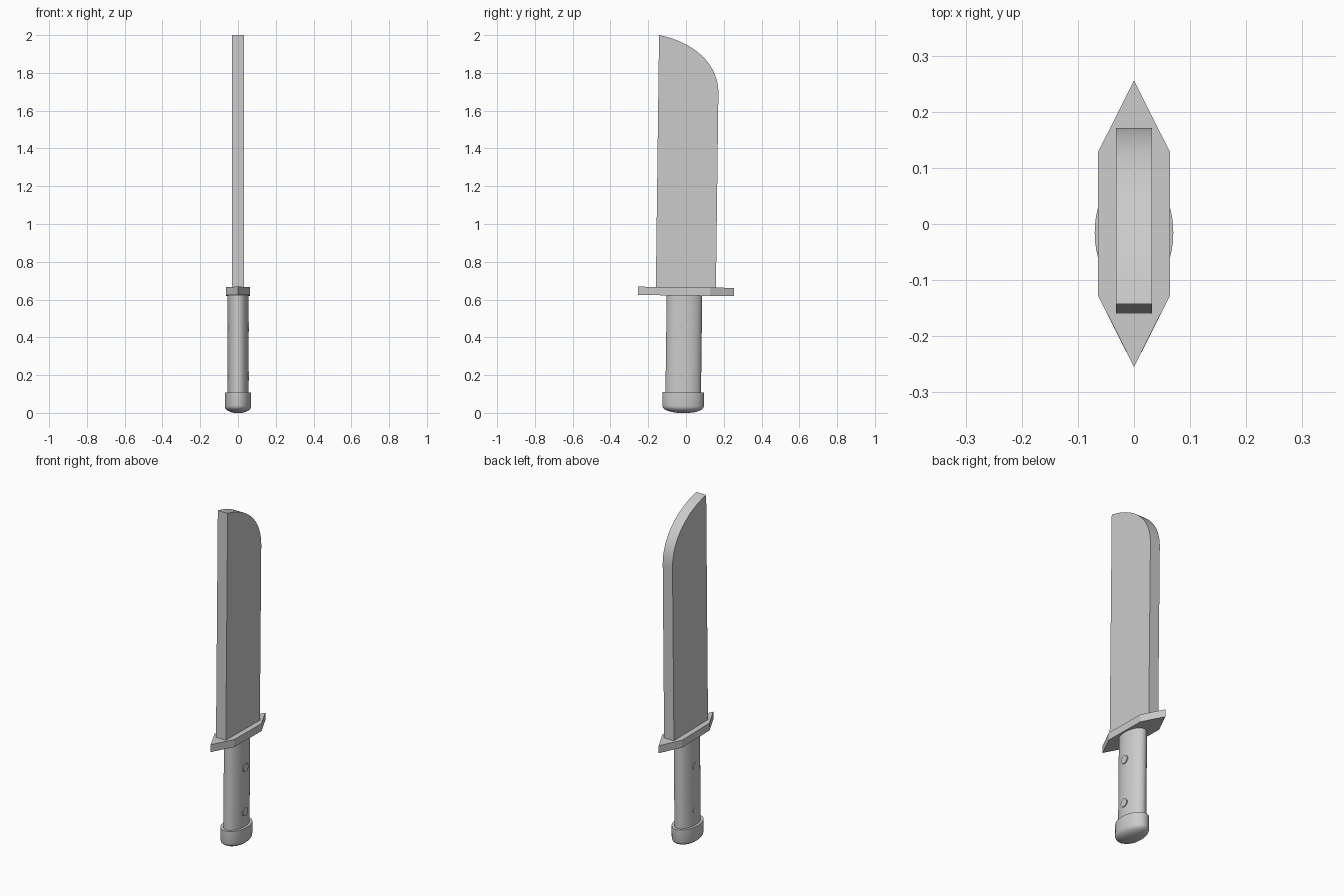
import bpy, bmesh, math
from mathutils import Matrix, Vector
from mathutils.geometry import interpolate_bezier

cube = bpy.data.objects.get("Cube")
if cube:
    bpy.data.objects.remove(cube, do_unlink=True)

steel = bpy.data.materials.new("plain_grey")
steel.use_nodes = True
GREY = (0.6, 0.6, 0.6, 1)
steel.diffuse_color = GREY
steel.node_tree.nodes["Principled BSDF"].inputs["Base Color"].default_value = GREY

# The whole knife leans very slightly backwards
LEAN = Matrix.Rotation(-0.0127, 4, 'X')
GRIP_Y = -0.016


def finish(name, bm, smooth=False):
    bmesh.ops.recalc_face_normals(bm, faces=bm.faces)
    bm.transform(LEAN)
    mesh = bpy.data.meshes.new(name)
    bm.to_mesh(mesh)
    bm.free()
    mesh.materials.append(steel)
    obj = bpy.data.objects.new(name, mesh)
    bpy.context.collection.objects.link(obj)
    if smooth:
        bpy.ops.object.select_all(action='DESELECT')
        obj.select_set(True)
        bpy.context.view_layer.objects.active = obj
        bpy.ops.object.shade_smooth_by_angle(angle=math.radians(35))
    return obj


def prism(name, outline, depth, smooth=False):
    """Extrude a closed outline along a depth vector."""
    bm = bmesh.new()
    face = bm.faces.new([bm.verts.new(p) for p in outline])
    out = bmesh.ops.extrude_face_region(bm, geom=[face])
    moved = [v for v in out["geom"] if isinstance(v, bmesh.types.BMVert)]
    bmesh.ops.translate(bm, verts=moved, vec=depth)
    return finish(name, bm, smooth)


def oval_loft(name, rx, ry, profile, sides=48):
    """Stack oval rings given as (height, scale) and cap both ends."""
    bm = bmesh.new()
    rings = []
    for z, s in profile:
        angles = [2 * math.pi * i / sides for i in range(sides)]
        rings.append([bm.verts.new((rx * s * math.cos(a),
                                    GRIP_Y + ry * s * math.sin(a), z)) for a in angles])
    for low, high in zip(rings, rings[1:]):
        for i in range(sides):
            j = (i + 1) % sides
            bm.faces.new((low[i], low[j], high[j], high[i]))
    bm.faces.new(rings[0])
    bm.faces.new(rings[-1])
    return finish(name, bm, smooth=True)


# Blade: straight spine, straight edge, curved tip
tip = interpolate_bezier(Vector((0, 0.150, 1.69)), Vector((0, 0.152, 1.85)),
                         Vector((0, 0.015, 1.965)), Vector((0, -0.168, 1.998)), 24)
outline = [Vector((0, -0.168, 0.65)), Vector((0, 0.150, 0.65))] + list(tip)
half = Vector((0.032, 0, 0))
prism("blade", [p - half for p in outline], 2 * half, smooth=True)

# Hand guard: stretched hexagon
hexagon = [(0, -0.255), (0.064, -0.128), (0.064, 0.128),
           (0, 0.255), (-0.064, 0.128), (-0.064, -0.128)]
prism("guard", [(x, y - 0.008, 0.621) for x, y in hexagon], (0, 0, 0.044))

# Grip and rounded end cap
oval_loft("grip", 0.055, 0.094, [(0.09, 1), (0.63, 1)])
oval_loft("pommel", 0.070, 0.110,
          [(0, 0.3), (0.004, 0.55), (0.010, 0.75), (0.018, 0.89),
           (0.026, 0.97), (0.036, 1), (0.108, 1)])

# Rivets through the grip
for label, z in (("lower", 0.195), ("upper", 0.455)):
    bm = bmesh.new()
    place = Matrix.Translation((0.002, GRIP_Y, z)) @ Matrix.Rotation(math.pi / 2, 4, 'Y')
    bmesh.ops.create_cone(bm, cap_ends=True, segments=24, radius1=0.024,
                          radius2=0.024, depth=0.115, matrix=place)
    finish(label + "_rivet", bm, smooth=True)
